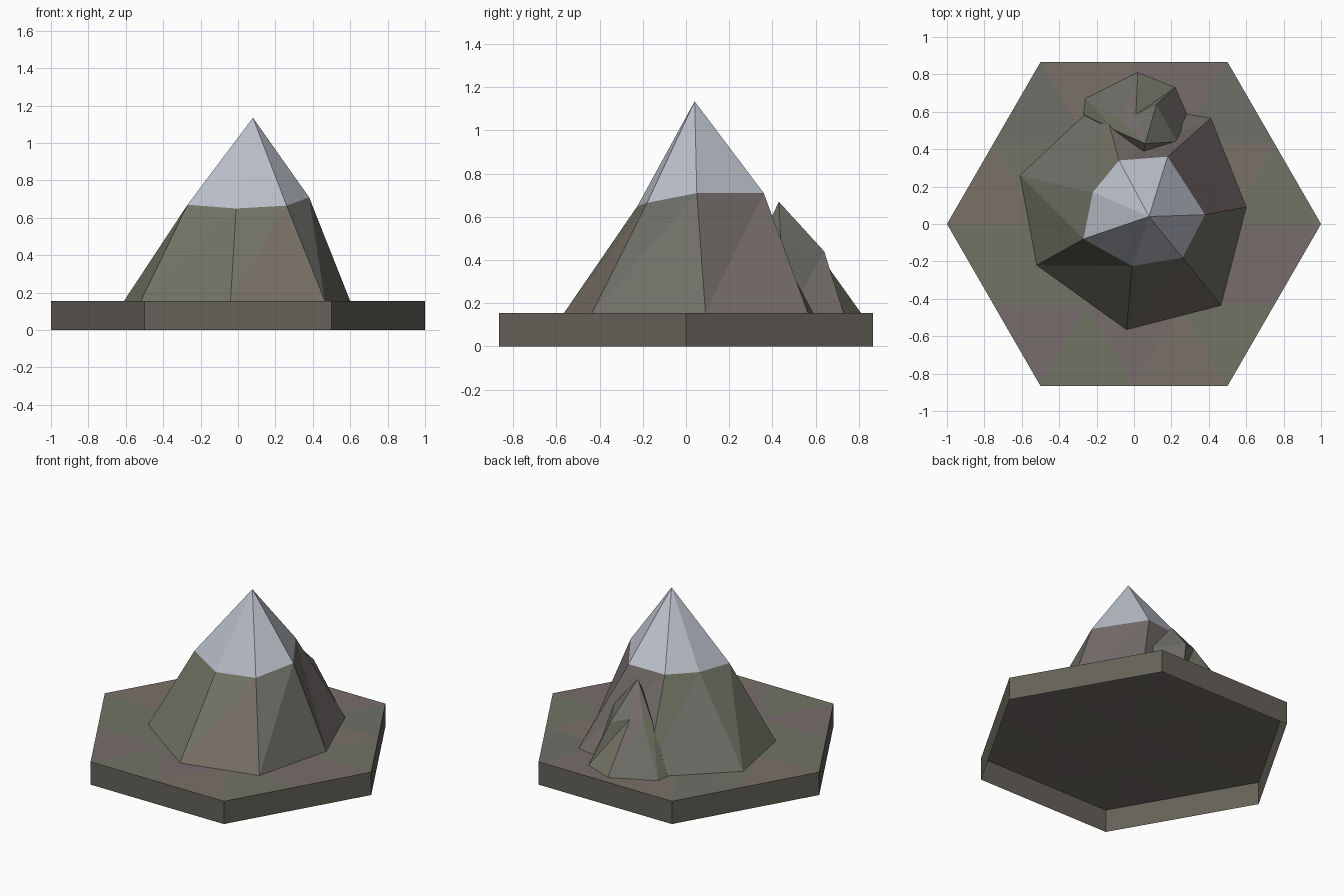
import bpy, math, random
from mathutils import Vector

if "Cube" in bpy.data.objects:
    bpy.data.objects.remove(bpy.data.objects["Cube"])

random.seed(4)
TOP = 0.155


def material(name, rgb):
    m = bpy.data.materials.new(name)
    m.diffuse_color = (*rgb, 1)
    m.use_nodes = True
    m.node_tree.nodes["Principled BSDF"].inputs["Base Color"].default_value = m.diffuse_color
    return m


EARTH = [material("brown_rock", (.19, .165, .135)),
         material("mauve_rock", (.18, .155, .15)),
         material("green_rock", (.17, .175, .13)),
         material("grey_rock", (.16, .16, .14))]
SIDE = material("edge_rock", (.13, .12, .10))
SNOW = material("snow", (.50, .53, .59))


def build(name, verts, faces, slots):
    mesh = bpy.data.meshes.new(name)
    mesh.from_pydata(verts, [], faces)
    for m in EARTH + [SIDE, SNOW]:
        mesh.materials.append(m)
    for p, s in zip(mesh.polygons, slots):
        p.material_index = s
    mesh.update()
    obj = bpy.data.objects.new(name, mesh)
    bpy.context.collection.objects.link(obj)
    return obj


def earth():
    return random.randrange(len(EARTH))


def peak(name, base, ring, apex, cap):
    """Faceted peak: base ring, shoulder ring and a pointed cap."""
    n = len(base)
    verts = [(x, y, TOP) for x, y in base] + ring + [apex]
    faces, slots = [], []
    for i in range(n):
        j = (i + 1) % n
        faces += [(i, j, n + j), (i, n + j, n + i), (n + i, n + j, 2 * n)]
        s = earth()
        slots += [s, s if i % 2 else earth(), earth() if cap is None else cap]
    return build(name, verts, faces, slots)


# Hexagonal tile: patchwork top and walls, open underneath
corner = [Vector((math.cos(math.radians(60 * i)), math.sin(math.radians(60 * i)), TOP))
          for i in range(6)]
verts, faces, slots = [(0, 0, TOP)], [], []
for i in range(6):
    a, b = corner[i], corner[(i + 1) % 6]
    mid = (a + b) / 2
    verts += [(a.x / 2, a.y / 2, TOP), a, mid, (a.x, a.y, 0), (mid.x, mid.y, 0)]
for i in range(6):
    k, l = 1 + 5 * i, 1 + 5 * ((i + 1) % 6)
    faces += [(0, k, l), (k, k + 1, k + 2), (k, k + 2, l), (l, k + 2, l + 1),
              (k + 3, k + 4, k + 2, k + 1), (k + 4, l + 3, l + 1, k + 2)]
    slots += [earth() for _ in range(4)] + [4, 4]
build("hex_tile", verts, faces, slots)

# Main mountain with snow cap
peak("mountain",
     [(-.61, .26), (-.52, -.22), (-.04, -.565), (.465, -.435), (.6, .09),
      (.41, .565), (-.17, .67)],
     [(-.22, .17, .69), (-.27, -.08, .67), (-.01, -.225, .65), (.26, -.18, .665),
      (.38, .05, .71), (.18, .36, .71), (-.08, .34, .70)],
     (.08, .04, 1.135), 5)

# Small outcrop leaning on the back of the mountain
peak("small_outcrop",
     [(-.27, .585), (0, .36), (.33, .48), (.22, .73), (.02, .81), (-.26, .67)],
     [(-.10, .50, .44), (.04, .32, .44), (.23, .44, .46), (.12, .64, .44),
      (.01, .585, .47), (-.07, .555, .45)],
     (.06, .43, .67), None)
